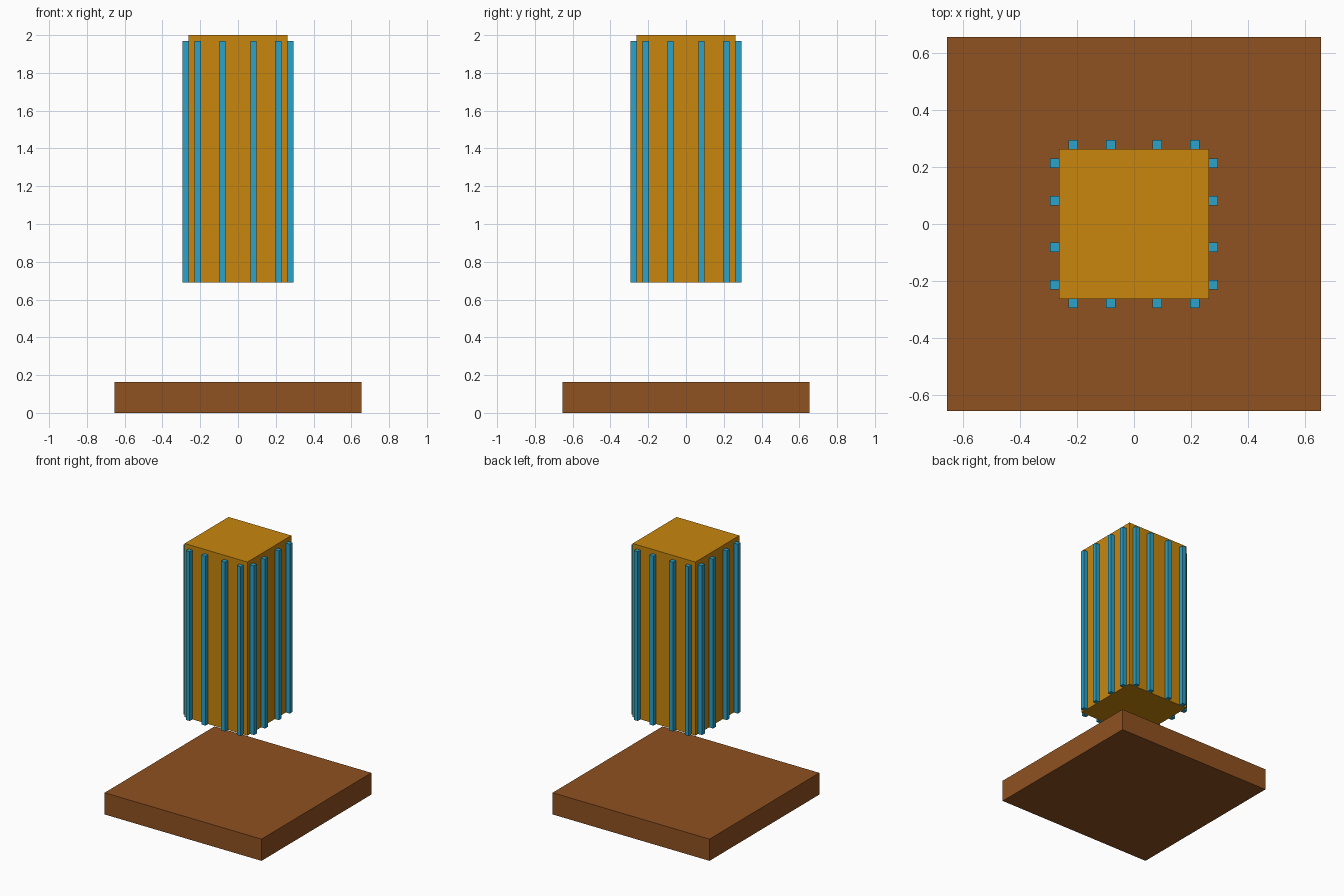
import bpy
import math
from mathutils import Matrix

if "Cube" in bpy.data.objects:
    bpy.data.objects.remove(bpy.data.objects["Cube"])


def material(name, colour):
    m = bpy.data.materials.new(name)
    m.diffuse_color = (*colour, 1)
    m.use_nodes = True
    m.node_tree.nodes["Principled BSDF"].inputs["Base Color"].default_value = m.diffuse_color
    return m


brown = material("brown", (0.275, 0.082, 0.015))
ochre = material("ochre", (0.578, 0.238, 0.004))
teal = material("teal blue", (0.024, 0.366, 0.578))


def box(name, size, centre, mat, turn=0.0):
    """Box placed at centre, then turned about the z axis of the model."""
    bpy.ops.mesh.primitive_cube_add(size=1)
    ob = bpy.context.object
    ob.name = name
    ob.data.transform(Matrix.Rotation(turn, 4, 'Z')
                      @ Matrix.Translation(centre)
                      @ Matrix.Diagonal((*size, 1)))
    ob.data.materials.append(mat)
    return ob


# Square base slab
box("base", (1.31, 1.31, 0.164), (0, 0, 0.082), brown)

# Tall square column floating above the base
COL_BOTTOM, COL_TOP, COL_HALF = 0.69, 2.0, 0.262
box("column", (2 * COL_HALF, 2 * COL_HALF, COL_TOP - COL_BOTTOM),
    (0, 0, (COL_TOP + COL_BOTTOM) / 2), ochre)

# Four vertical strips on each of the four column sides
STRIP, STRIP_TOP = 0.033, 1.968
for i, side in enumerate(("front", "right", "back", "left")):
    for j, x in enumerate((-0.213, -0.082, 0.082, 0.213)):
        box(f"{side}_strip_{j + 1}",
            (STRIP, STRIP, STRIP_TOP - COL_BOTTOM),
            (x, -COL_HALF - STRIP / 2, (STRIP_TOP + COL_BOTTOM) / 2),
            teal, i * math.pi / 2)
